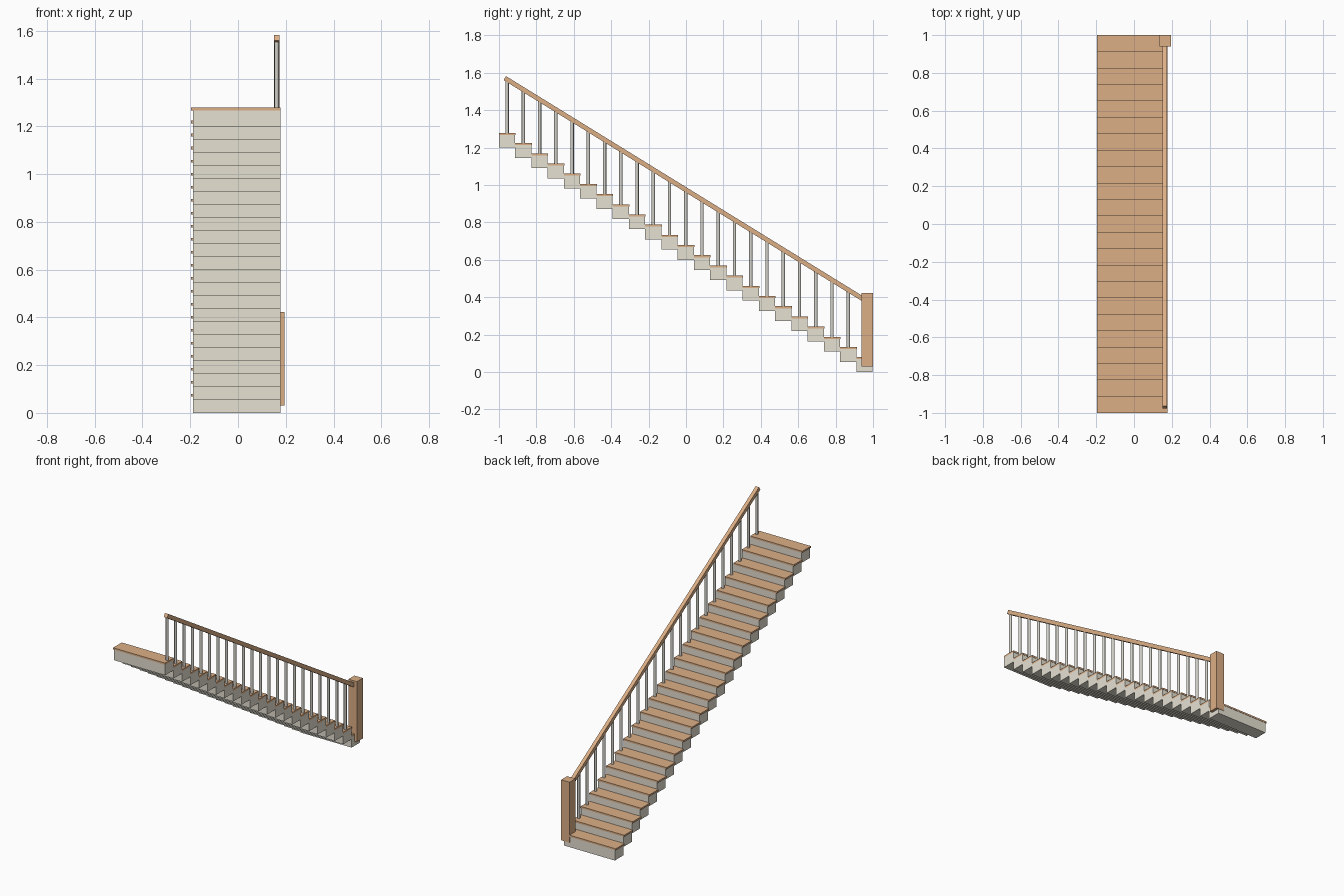
import bpy
import math
from mathutils import Vector

cube = bpy.data.objects.get("Cube")
if cube:
    bpy.data.objects.remove(cube, do_unlink=True)


def material(name, rgb):
    m = bpy.data.materials.new(name)
    m.use_nodes = True
    m.diffuse_color = (*rgb, 1)
    m.node_tree.nodes["Principled BSDF"].inputs["Base Color"].default_value = (*rgb, 1)
    return m


WOOD = material("warm wood", (0.72, 0.43, 0.24))
STONE = material("pale stone", (0.79, 0.75, 0.65))
METAL = material("light grey metal", (0.64, 0.63, 0.58))


def box(name, low, high, mat):
    low, high = Vector(low), Vector(high)
    bpy.ops.mesh.primitive_cube_add(size=1, location=(low + high) / 2)
    ob = bpy.context.object
    ob.name = name
    ob.scale = high - low
    bpy.ops.object.transform_apply(location=False, rotation=False, scale=True)
    ob.data.materials.append(mat)
    return ob


STEPS = 23
RUN = 1.998 / STEPS
RISE = 0.0545
HEIGHT = 0.079
TREAD = 0.011
RAIL_X = 0.162
RAIL_START = Vector((RAIL_X, -0.969, 1.571))
RAIL_END = Vector((RAIL_X, 0.950, 0.388))
slope = (RAIL_END.z - RAIL_START.z) / (RAIL_END.y - RAIL_START.y)

# Steps, counted from the top, with a baluster on all but the lowest
for i in range(STEPS):
    back = -1 + i * RUN
    base = (STEPS - 1 - i) * RISE
    top = base + HEIGHT
    box(f"step_block_{i + 1}", (-0.188, back, base),
        (0.177, back + RUN, top - TREAD), STONE)
    box(f"tread_{i + 1}", (-0.196, back, top - TREAD),
        (0.177, back + RUN + 0.002, top), WOOD)
    if i < STEPS - 1:
        y = back + RUN / 2
        rail_z = RAIL_START.z + slope * (y - RAIL_START.y)
        bpy.ops.mesh.primitive_cylinder_add(
            vertices=12, radius=0.009, depth=rail_z - top,
            location=(RAIL_X, y, (rail_z + top) / 2))
        post = bpy.context.object
        post.name = f"baluster_{i + 1}"
        post.data.materials.append(METAL)
        bpy.ops.object.shade_smooth_by_angle(angle=math.radians(40))

# Sloping handrail
length = (RAIL_END - RAIL_START).length
rail = box("handrail", (-0.012, -length / 2, -0.0125),
           (0.012, length / 2, 0.0125), WOOD)
rail.location = (RAIL_START + RAIL_END) / 2
rail.rotation_euler.x = math.atan(slope)

# Newel post at the foot
box("newel_post", (0.135, 0.939, 0.03), (0.195, 1.0, 0.422), WOOD)
